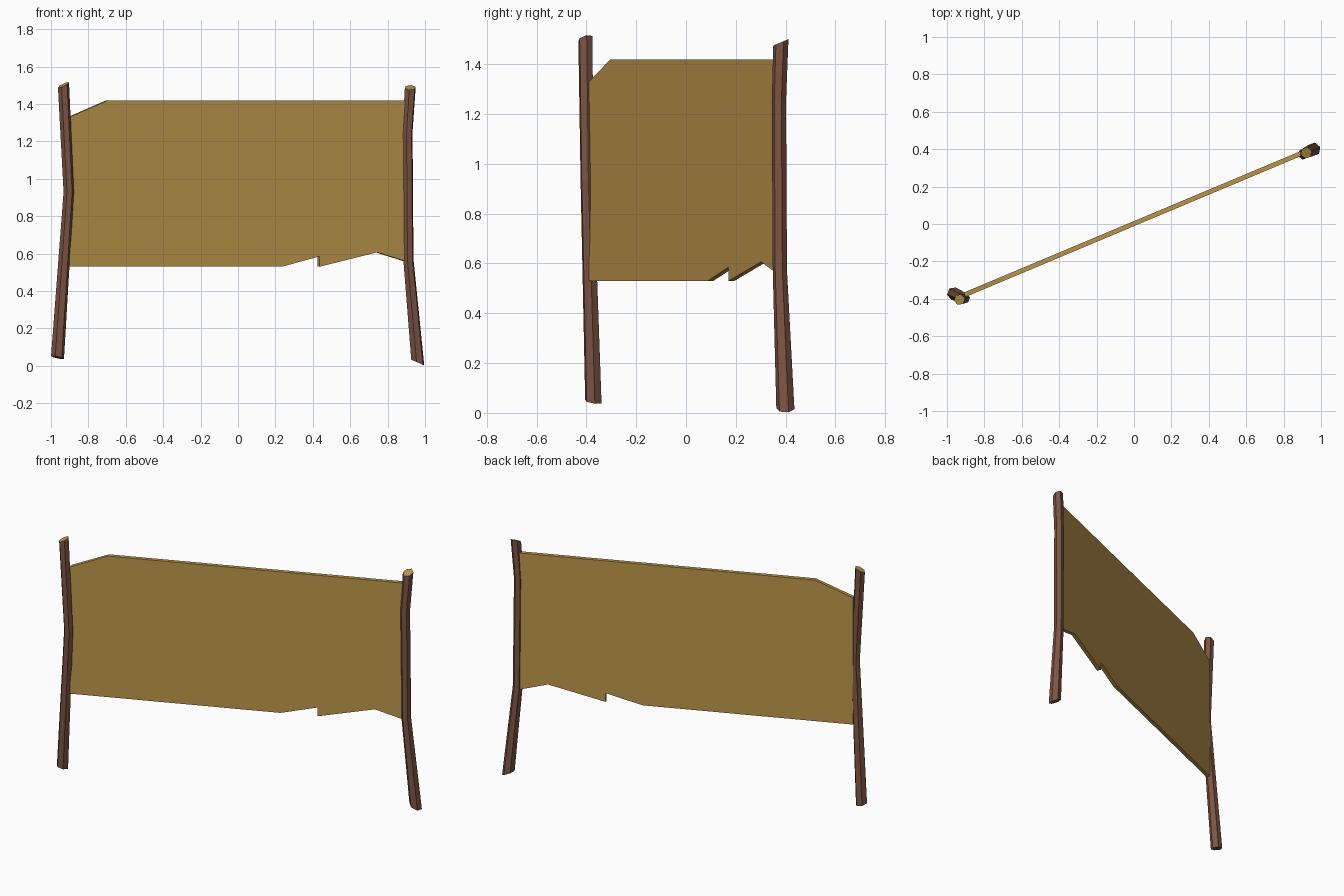
import bpy, bmesh
from math import cos, sin, tau, radians
from mathutils import Vector

if "Cube" in bpy.data.objects:
    bpy.data.objects.remove(bpy.data.objects["Cube"])


def material(name, color):
    m = bpy.data.materials.new(name)
    m.diffuse_color = (*color, 1)
    m.use_nodes = True
    m.node_tree.nodes["Principled BSDF"].inputs["Base Color"].default_value = m.diffuse_color
    return m


bark = material("bark", (0.20, 0.09, 0.055))
plank = material("plank", (0.50, 0.30, 0.07))


def finish(bm, name, mats):
    bmesh.ops.recalc_face_normals(bm, faces=bm.faces)
    mesh = bpy.data.meshes.new(name)
    bm.to_mesh(mesh)
    bm.free()
    for m in mats:
        mesh.materials.append(m)
    ob = bpy.data.objects.new(name, mesh)
    bpy.context.collection.objects.link(ob)
    return ob


def post(name, rings, phase):
    """Six-sided crooked post; ring = (x, y, z, radius, z slope in x, z slope in y)."""
    bm = bmesh.new()
    loops = []
    for x, y, z, r, sx, sy in rings:
        loop = []
        for i in range(6):
            a = radians(phase) + tau * i / 6
            dx, dy = r * cos(a), r * sin(a)
            loop.append(bm.verts.new((x + dx, y + dy, z + sx * dx + sy * dy)))
        loops.append(loop)
    for lo, hi in zip(loops, loops[1:]):
        for i in range(6):
            j = (i + 1) % 6
            bm.faces.new((lo[i], lo[j], hi[j], hi[i]))
    bm.faces.new(loops[0][::-1])
    # Cut wood on the slanted top
    bm.faces.new(loops[-1]).material_index = 1
    return finish(bm, name, [bark, plank])


# Crooked posts
post("left_post", [(-0.965, -0.372, 0.045, 0.035, -0.2, -0.15),
                   (-0.905, -0.397, 0.93, 0.028, 0, 0),
                   (-0.933, -0.404, 1.502, 0.030, 0.45, 0.25)], 10)
post("right_post", [(0.961, 0.399, 0.018, 0.037, -0.45, 0),
                    (0.911, 0.377, 0.57, 0.029, 0, 0),
                    (0.906, 0.373, 1.25, 0.029, 0, 0),
                    (0.921, 0.381, 1.488, 0.031, 0, 0.42)], 20)

# Broken sign board, running diagonally between the posts (x, z outline)
outline = [(-0.905, 0.53), (0.23, 0.53), (0.43, 0.585), (0.43, 0.53), (0.74, 0.607),
           (0.905, 0.555), (0.905, 1.42), (-0.70, 1.42), (-0.905, 1.33)]
slope = 0.42
half = Vector((slope, -1, 0)).normalized() * 0.0125
bm = bmesh.new()
face = bm.faces.new([bm.verts.new(Vector((x, slope * x + 0.002, z)) + half) for x, z in outline])
ext = bmesh.ops.extrude_face_region(bm, geom=[face], use_keep_orig=True)
bmesh.ops.translate(bm, vec=-2 * half,
                    verts=[g for g in ext["geom"] if isinstance(g, bmesh.types.BMVert)])
finish(bm, "sign_board", [plank])
